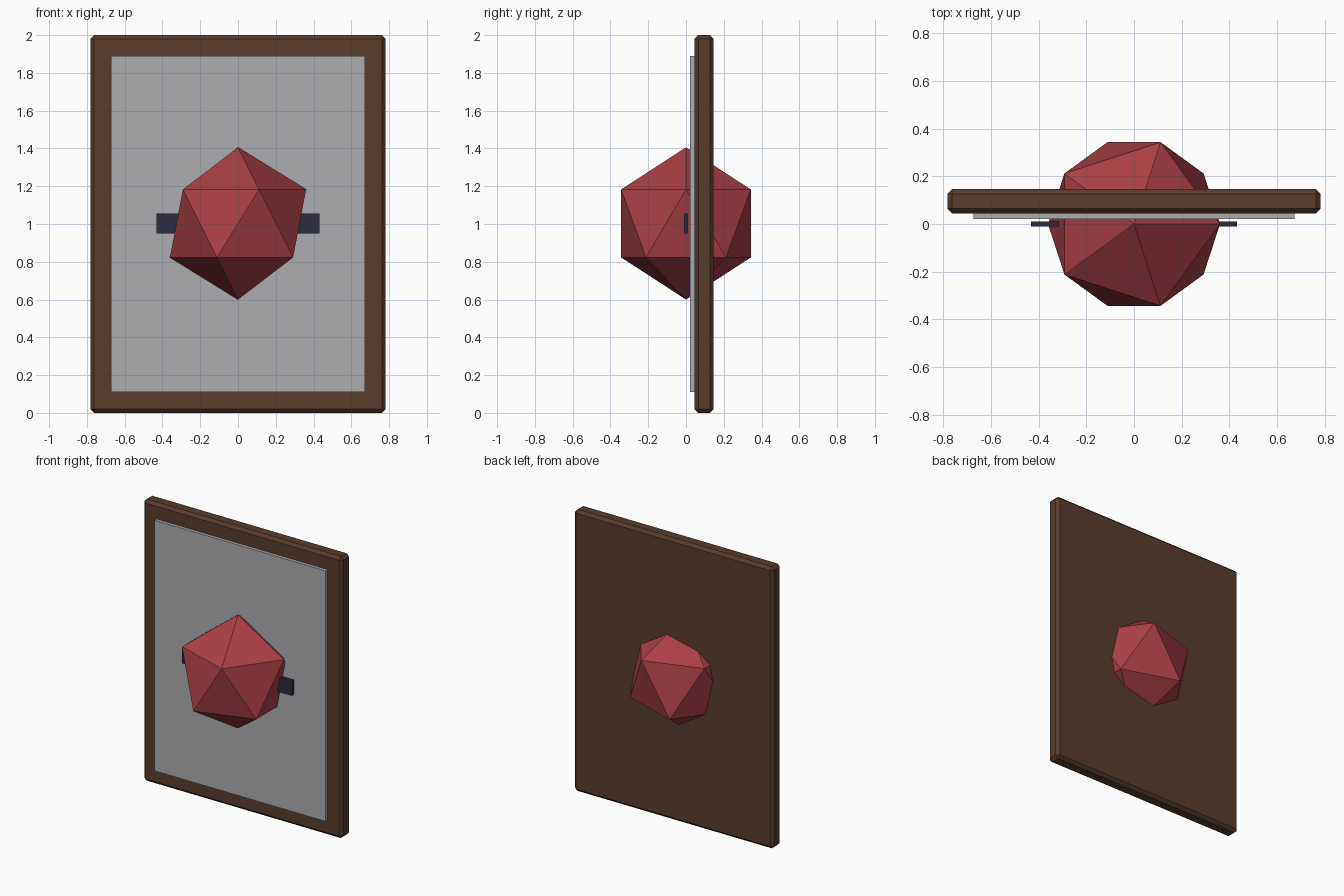
import bpy

if "Cube" in bpy.data.objects:
    bpy.data.objects.remove(bpy.data.objects["Cube"])


def paint(obj, name, rgb):
    mat = bpy.data.materials.new(name)
    mat.diffuse_color = (*rgb, 1)
    mat.use_nodes = True
    mat.node_tree.nodes["Principled BSDF"].inputs["Base Color"].default_value = mat.diffuse_color
    obj.data.materials.append(mat)


def box(name, lo, hi, colour, bevel=0):
    centre = [(a + b) / 2 for a, b in zip(lo, hi)]
    bpy.ops.mesh.primitive_cube_add(size=1, location=centre)
    obj = bpy.context.object
    obj.name = name
    obj.scale = [b - a for a, b in zip(lo, hi)]
    bpy.ops.object.transform_apply(location=False, rotation=False, scale=True)
    if bevel:
        mod = obj.modifiers.new("chamfer", 'BEVEL')
        mod.width = bevel
        mod.segments = 1
    paint(obj, name + "_colour", colour)
    return obj


# Dark wooden backing slab with chamfered edges
box("frame", (-0.782, 0.045, 0), (0.782, 0.146, 2), (0.10, 0.045, 0.025), bevel=0.02)

# Pale panel set into the front of the slab
box("panel", (-0.673, 0.022, 0.11), (0.673, 0.07, 1.89), (0.42, 0.42, 0.44))

# Faceted red gem pushed through the panel
bpy.ops.mesh.primitive_ico_sphere_add(subdivisions=1, radius=0.403, location=(0, 0, 1.003))
gem = bpy.context.object
gem.name = "gem"
paint(gem, "gem_colour", (0.40, 0.05, 0.06))

# Thin crossbar running through the gem
box("crossbar", (-0.431, -0.011, 0.95), (0.431, 0.011, 1.056), (0.025, 0.025, 0.05))
